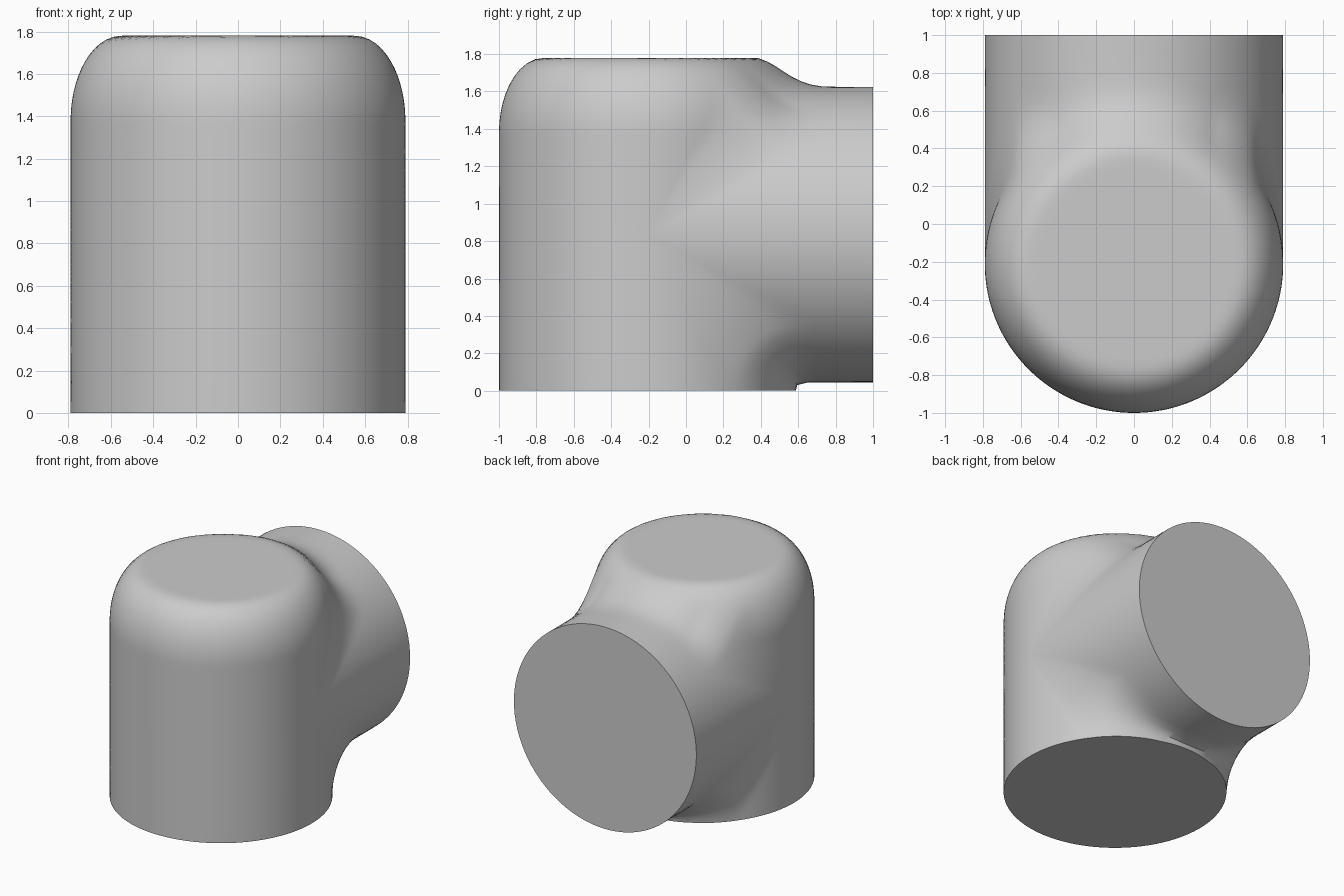
import bpy, bmesh, math
from mathutils import Vector

cube = bpy.data.objects.get("Cube")
if cube:
    bpy.data.objects.remove(cube, do_unlink=True)

R = 0.79                           # radius of both pipes
CENTRE = Vector((0, -0.21, 0.835)) # where the two pipe axes meet
TOP = 1.78
ROUND_W, ROUND_H = 0.24, 0.4       # elliptical rounding of the cap rim


def upright(x, y, z):
    """Upright pipe with a rounded cap."""
    r = math.hypot(x, y - CENTRE.y)
    dr, dz = r - (R - ROUND_W), z - (TOP - ROUND_H)
    if dr > 0 and dz > 0:
        q = math.hypot(dr / ROUND_W, dz / ROUND_H)
        return (q - 1) * q / math.hypot(dr / ROUND_W**2, dz / ROUND_H**2)
    return max(r - R, z - TOP, -0.4 - z)


def branch(x, y, z):
    """Level pipe running to the back."""
    return max(math.hypot(x, z - CENTRE.z) - R, CENTRE.y - y, y - 1.4)


def body(p):
    """Both pipes joined by a fillet that widens towards the sides."""
    x, y, z = p
    a, b = upright(x, y, z), branch(x, y, z)
    u = min(abs(x) / R, 1)
    reach = min(1.3 * (CENTRE.z - R * math.sqrt(1 - u * u)), 0.45)
    if z > CENTRE.z:
        reach = max(reach, 0.22)
    k = max(reach * (1 - u**4), 1e-4)
    h = max(k - abs(a - b), 0) / k
    return max(min(a, b) - h * h * k / 4, abs(x) - R, z - TOP)


def surface_point(direction):
    lo, hi = 0.3, 3.0
    for _ in range(22):
        mid = (lo + hi) / 2
        if body(CENTRE + direction * mid) < 0:
            lo = mid
        else:
            hi = mid
    return CENTRE + direction * lo


# Fitting skin: a sphere with its poles on x, pushed out to the joined pipes
bm = bmesh.new()
bmesh.ops.create_uvsphere(bm, u_segments=144, v_segments=96, radius=1)
for v in bm.verts:
    d = Vector((v.co.z, v.co.x, v.co.y)).normalized()
    v.co = surface_point(d)

# Flat pipe ends
for co, normal in (((0, 0, 0), (0, 0, -1)), ((0, 1, 0), (0, 1, 0))):
    geom = bm.verts[:] + bm.edges[:] + bm.faces[:]
    cut = bmesh.ops.bisect_plane(bm, geom=geom, dist=1e-5, plane_co=co,
                                 plane_no=normal, clear_outer=True)
    rim = [e for e in cut["geom_cut"]
           if isinstance(e, bmesh.types.BMEdge) and e.is_boundary]
    bmesh.ops.edgeloop_fill(bm, edges=rim)
bmesh.ops.recalc_face_normals(bm, faces=bm.faces[:])

mesh = bpy.data.meshes.new("pipe_elbow")
bm.to_mesh(mesh)
bm.free()
elbow = bpy.data.objects.new("pipe_elbow", mesh)
bpy.context.collection.objects.link(elbow)

# Plain grey
grey = bpy.data.materials.new("plain_grey")
grey.use_nodes = True
colour = (0.6, 0.6, 0.6, 1)
grey.diffuse_color = colour
grey.node_tree.nodes["Principled BSDF"].inputs["Base Color"].default_value = colour
mesh.materials.append(grey)

bpy.ops.object.select_all(action="DESELECT")
elbow.select_set(True)
bpy.context.view_layer.objects.active = elbow
bpy.ops.object.shade_smooth_by_angle(angle=math.radians(40))
